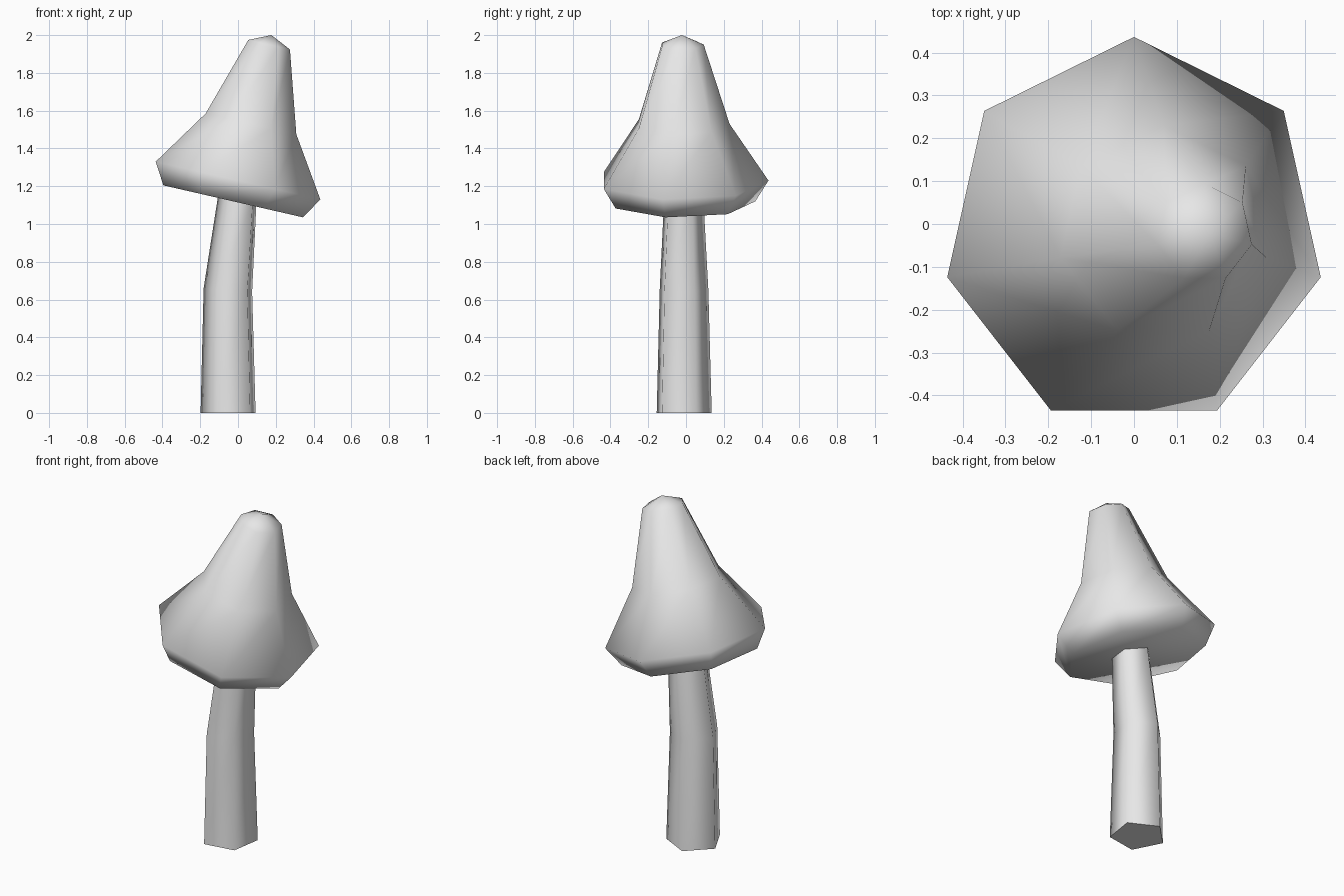
import bpy, bmesh, math
from mathutils import Matrix, Vector

if "Cube" in bpy.data.objects:
    bpy.data.objects.remove(bpy.data.objects["Cube"])

grey = bpy.data.materials.new("light_grey")
grey.diffuse_color = (0.8, 0.8, 0.8, 1)
grey.use_nodes = True
grey.node_tree.nodes["Principled BSDF"].inputs["Base Color"].default_value = grey.diffuse_color


def lofted(name, sides, phase, rings, apex=None):
    """Loft regular rings (centre, radius, tilt about y); cap the ends."""
    bm = bmesh.new()
    loops = []
    for centre, radius, tilt in rings:
        turn = Matrix.Rotation(math.radians(tilt), 3, 'Y')
        loop = []
        for i in range(sides):
            a = math.radians(phase) + math.tau * i / sides
            p = Vector((radius * math.cos(a), radius * math.sin(a), 0))
            loop.append(bm.verts.new(turn @ p + Vector(centre)))
        loops.append(loop)
    for low, high in zip(loops, loops[1:]):
        for i in range(sides):
            j = (i + 1) % sides
            bm.faces.new((low[i], low[j], high[j], high[i]))
    bm.faces.new(loops[0][::-1])
    if apex is None:
        bm.faces.new(loops[-1])
    else:
        tip = bm.verts.new(apex)
        for i in range(sides):
            bm.faces.new((loops[-1][i], loops[-1][(i + 1) % sides], tip))
    for f in bm.faces:
        f.smooth = True
    bm.normal_update()
    # keep the flat ground end crisp
    for e in bm.edges:
        if len(e.link_faces) == 2 and e.calc_face_angle() > math.radians(80):
            e.smooth = False
    mesh = bpy.data.meshes.new(name)
    bm.to_mesh(mesh)
    bm.free()
    mesh.materials.append(grey)
    obj = bpy.data.objects.new(name, mesh)
    bpy.context.collection.objects.link(obj)
    return obj


# Bent five-sided stem, its top tucked into the cap
lofted("stem", 5, 27, [
    ((-0.045, -0.017, 0.0), 0.155, 0),
    ((-0.047, -0.017, 0.65), 0.137, 4),
    ((0.002, -0.017, 1.135), 0.11, 12.9),
])

# Seven-sided cap, leaning to the right: distances along its axis and radii
TILT = 12.9
axis = Vector((math.sin(math.radians(TILT)), 0, math.cos(math.radians(TILT))))
rim = Vector((0, -0.022, 1.23))
profile = [(-0.113, 0.389), (0.0, 0.4586), (0.308, 0.2525), (0.738, 0.116)]
lofted("cap", 7, 90, [(rim + axis * d, r, TILT) for d, r in profile],
       apex=rim + axis * 0.79)
